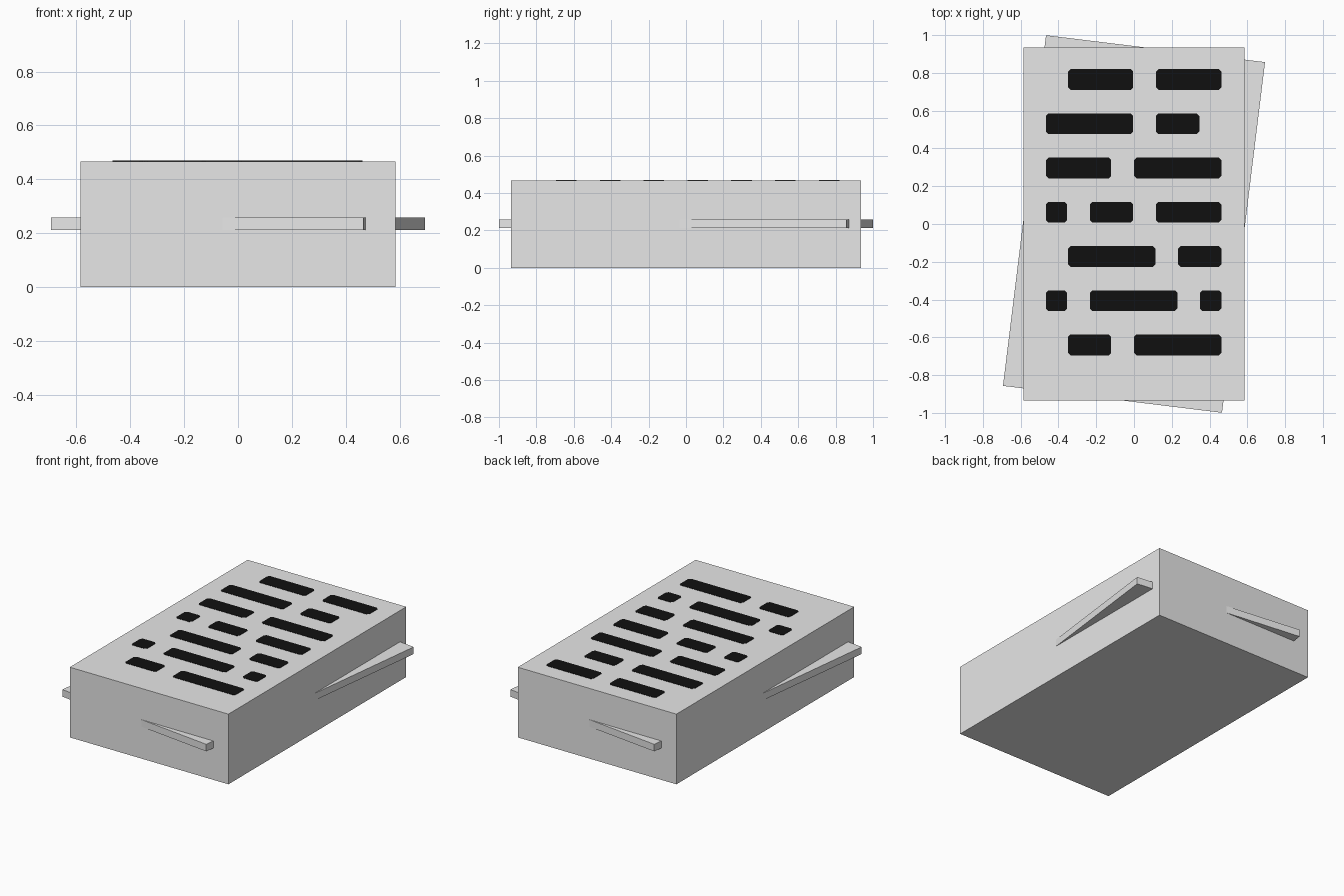
import bpy, bmesh, math

if "Cube" in bpy.data.objects:
    bpy.data.objects.remove(bpy.data.objects["Cube"])

W, D, H = 1.168, 1.87, 0.467      # main block size
CELL, ROW_STEP, TOP_ROW_Y = 0.1165, 0.2342, 0.765


def material(name, rgb):
    m = bpy.data.materials.new(name)
    m.diffuse_color = (*rgb, 1)
    m.use_nodes = True
    m.node_tree.nodes["Principled BSDF"].inputs["Base Color"].default_value = m.diffuse_color
    return m


LIGHT = material("light_grey", (0.8, 0.8, 0.8))
BLACK = material("near_black", (0.005, 0.005, 0.005))


def finish(bm, name, mat):
    bmesh.ops.recalc_face_normals(bm, faces=bm.faces)
    mesh = bpy.data.meshes.new(name)
    bm.to_mesh(mesh)
    bm.free()
    mesh.materials.append(mat)
    ob = bpy.data.objects.new(name, mesh)
    bpy.context.collection.objects.link(ob)
    return ob


def box(name, size, z, mat):
    bm = bmesh.new()
    bmesh.ops.create_cube(bm, size=1)
    bmesh.ops.scale(bm, vec=size, verts=bm.verts)
    ob = finish(bm, name, mat)
    ob.location.z = z
    return ob


def add_bar(bm, x0, x1, y, half=0.055, cut=0.013, z0=H - 0.002, z1=H + 0.002):
    """Thin bar with clipped corners."""
    y0, y1 = y - half, y + half
    pts = [(x0 + cut, y0), (x1 - cut, y0), (x1, y0 + cut), (x1, y1 - cut),
           (x1 - cut, y1), (x0 + cut, y1), (x0, y1 - cut), (x0, y0 + cut)]
    face = bm.faces.new([bm.verts.new((px, py, z0)) for px, py in pts])
    ext = bmesh.ops.extrude_face_region(bm, geom=[face], use_keep_orig=True)
    for v in ext["geom"]:
        if isinstance(v, bmesh.types.BMVert):
            v.co.z = z1


# Main block and the twisted slab whose corners poke out of its sides
box("main_block", (W, D, H), H / 2, LIGHT)
slab = box("twisted_slab", (W, D, 0.047), 0.2355, LIGHT)
slab.rotation_euler.z = math.radians(-7)

# Painted bars: each row is a list of (first cell, last cell)
ROWS = [[(1, 3), (5, 7)],
        [(0, 3), (5, 6)],
        [(0, 2), (4, 7)],
        [(0, 0), (2, 3), (5, 7)],
        [(1, 4), (6, 7)],
        [(0, 0), (2, 5), (7, 7)],
        [(1, 2), (4, 7)]]
bm = bmesh.new()
for r, row in enumerate(ROWS):
    for a, b in row:
        add_bar(bm, (a - 4) * CELL, (b - 3) * CELL - 0.004, TOP_ROW_Y - r * ROW_STEP)
finish(bm, "top_bars", BLACK)
